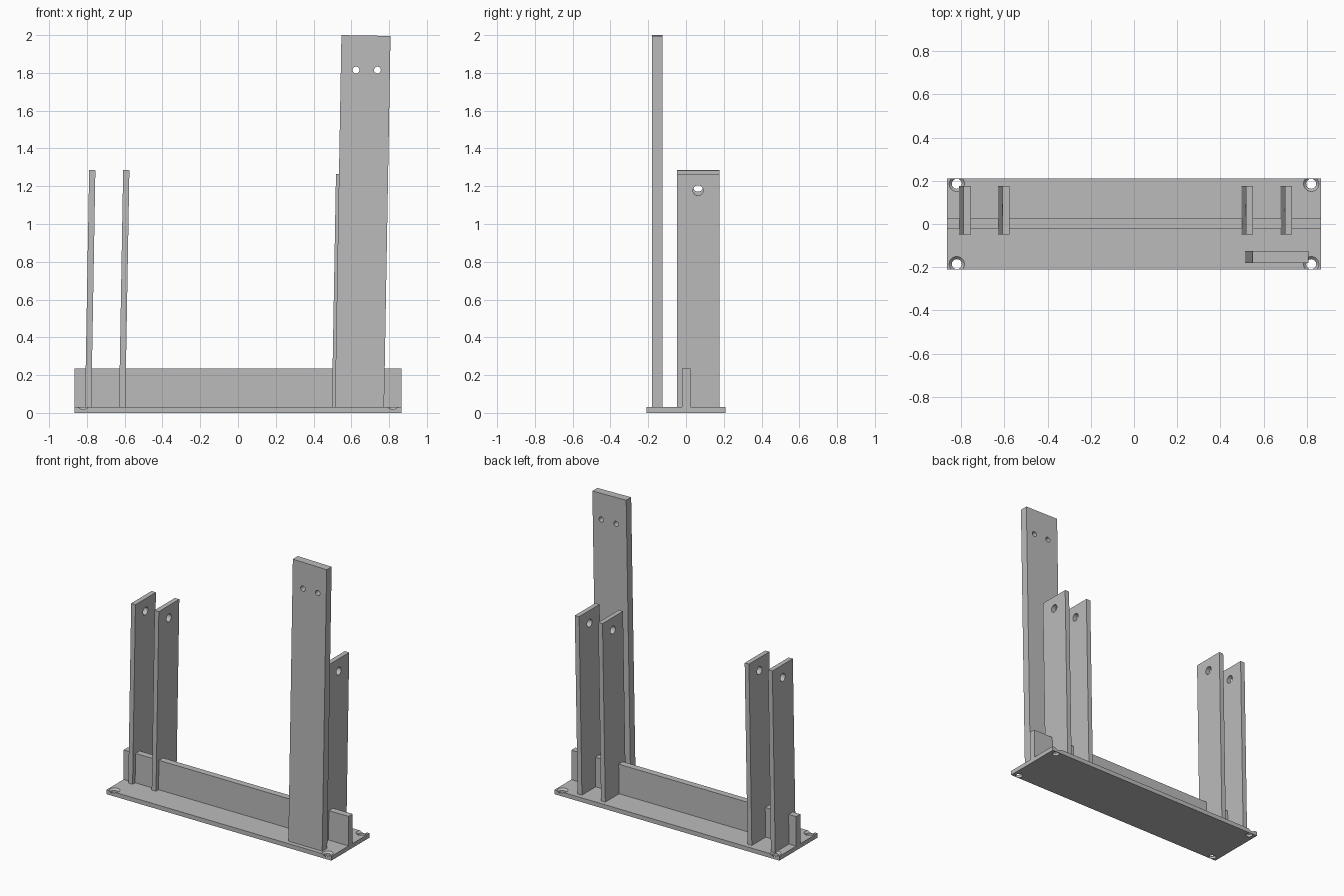
import bpy
from math import radians, pi
from mathutils import Matrix

default = bpy.data.objects.get("Cube")
if default:
    bpy.data.objects.remove(default, do_unlink=True)

grey = bpy.data.materials.new("plain grey")
grey.use_nodes = True
grey.diffuse_color = (0.5, 0.5, 0.5, 1)
grey.node_tree.nodes["Principled BSDF"].inputs["Base Color"].default_value = (0.5, 0.5, 0.5, 1)

LEAN = radians(1.0)
BASE_TOP = 0.03


def box(name, size, centre):
    """Axis-aligned box with its mesh centred on the origin of the object."""
    bpy.ops.mesh.primitive_cube_add(size=1, location=centre)
    ob = bpy.context.object
    ob.name = name
    ob.data.transform(Matrix.Diagonal((*size, 1)))
    ob.data.materials.append(grey)
    return ob


def cutter(r_low, r_high, depth, centre, rotation=(0, 0, 0)):
    bpy.ops.mesh.primitive_cone_add(vertices=32, radius1=r_low, radius2=r_high,
                                    depth=depth, location=centre, rotation=rotation)
    ob = bpy.context.object
    ob.hide_render = True
    ob.data.materials.append(grey)
    return ob


def cut(target, tool):
    """Subtract the tool, then discard it."""
    mod = target.modifiers.new("hole", "BOOLEAN")
    mod.operation = "DIFFERENCE"
    mod.solver = "EXACT"
    mod.object = tool
    with bpy.context.temp_override(object=target, active_object=target):
        bpy.ops.object.modifier_apply(modifier=mod.name)
    bpy.data.objects.remove(tool, do_unlink=True)


def leaning_plank(name, thick_x, width_y, foot_x, y, top):
    """Plank standing on the base and tilted slightly towards +x."""
    sink = 0.005
    length = top - BASE_TOP + sink
    ob = box(name, (thick_x, width_y, length), (foot_x, y, BASE_TOP - sink))
    ob.data.transform(Matrix.Translation((0, 0, length / 2)))
    ob.rotation_euler.y = LEAN
    bpy.context.view_layer.update()
    return ob


# Base plate with countersunk corner screw holes
base = box("base_plate", (1.73, 0.42, BASE_TOP), (0, 0, BASE_TOP / 2))
for sx in (-1, 1):
    for sy in (-1, 1):
        x, y = sx * 0.82, sy * 0.186
        cut(base, cutter(0.023, 0.023, 0.1, (x, y, 0.015)))
        cut(base, cutter(0.023, 0.037, 0.014, (x, y, 0.0245)))

# Stiffening rail along the base
box("stiffening_rail", (1.73, 0.045, 0.205), (0, 0.002, BASE_TOP + 0.1025))

# Two pairs of upright posts, each with a pivot hole
posts = (("right_outer_post", -0.7935, 1.285), ("right_inner_post", -0.6135, 1.285),
         ("left_inner_post", 0.5135, 1.265), ("left_outer_post", 0.6935, 1.265))
for name, x, top in posts:
    post = leaning_plank(name, 0.033, 0.225, x, 0.064, top)
    cut(post, cutter(0.027, 0.027, 0.12, (x + 0.02, 0.064, top - 0.087), (0, pi / 2 + LEAN, 0)))

# Tall front board with two mounting holes
board = leaning_plank("tall_board", 0.26, 0.055, 0.643, -0.152, 1.998)
for x in (0.625, 0.738):
    cut(board, cutter(0.018, 0.018, 0.2, (x, -0.152, 1.815), (pi / 2, 0, 0)))
